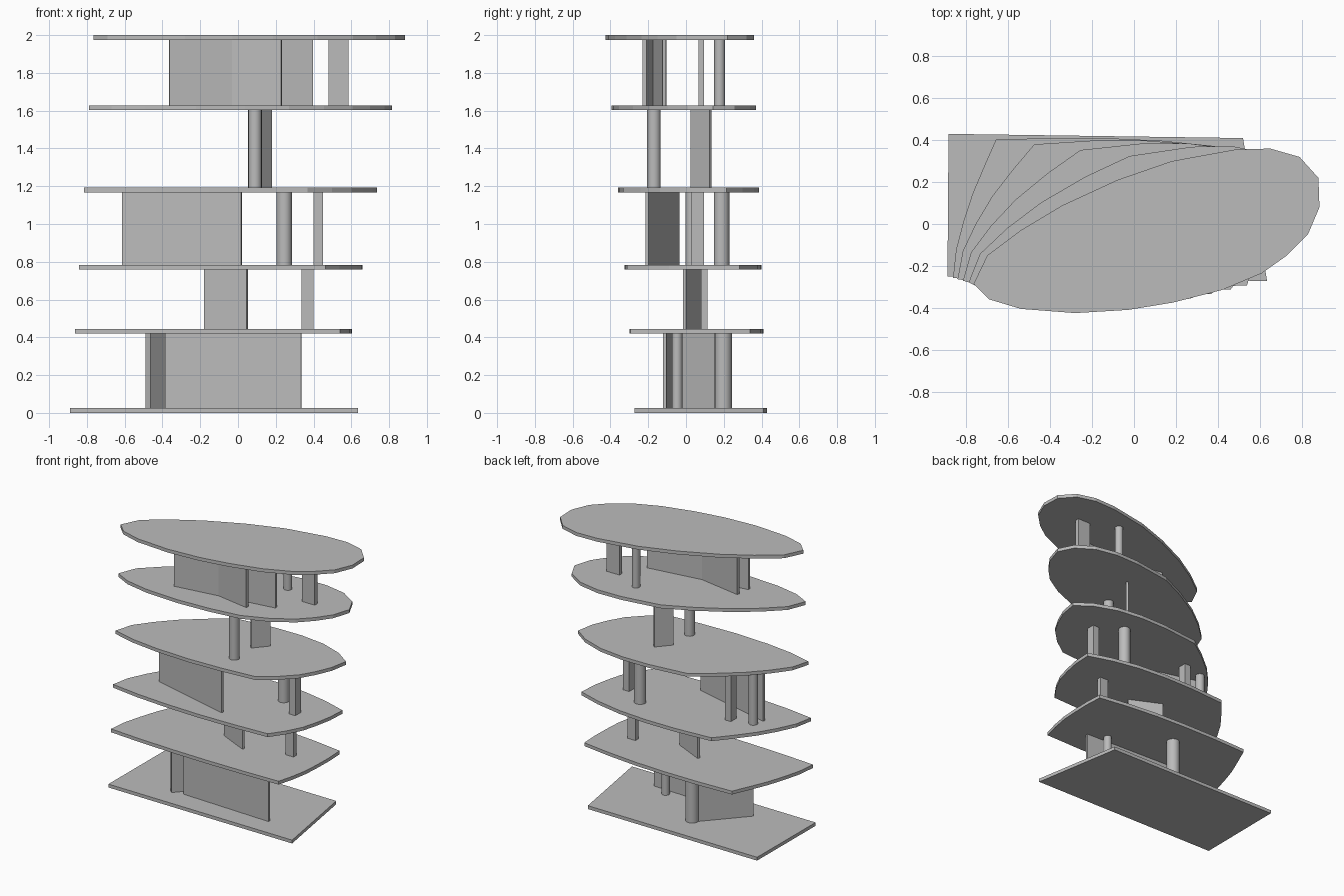
import bpy, bmesh, math
from mathutils import Vector

cube = bpy.data.objects.get("Cube")
if cube:
    bpy.data.objects.remove(cube, do_unlink=True)

grey = bpy.data.materials.new("plain grey")
grey.use_nodes = True
COLOUR = (0.5, 0.5, 0.5, 1)
grey.diffuse_color = COLOUR
grey.node_tree.nodes["Principled BSDF"].inputs["Base Color"].default_value = COLOUR

THICK = 0.025
FLOORS = [0, 0.42, 0.759, 1.168, 1.603, 1.975]   # underside of each slab


def prism(name, outline, bottom, top):
    """Extrude a counter-clockwise outline between two heights."""
    bm = bmesh.new()
    face = bm.faces.new([bm.verts.new((p[0], p[1], bottom)) for p in outline])
    ext = bmesh.ops.extrude_face_region(bm, geom=[face])
    moved = [v for v in ext["geom"] if isinstance(v, bmesh.types.BMVert)]
    bmesh.ops.translate(bm, verts=moved, vec=(0, 0, top - bottom))
    bmesh.ops.recalc_face_normals(bm, faces=bm.faces)
    mesh = bpy.data.meshes.new(name)
    bm.to_mesh(mesh)
    bm.free()
    mesh.materials.append(grey)
    obj = bpy.data.objects.new(name, mesh)
    bpy.context.collection.objects.link(obj)
    return obj


def storey(level):
    return FLOORS[level] + THICK, FLOORS[level + 1]


def wall(name, level, start, end, thick=0.018):
    a, b = Vector(start), Vector(end)
    d = (b - a).normalized()
    n = Vector((-d.y, d.x)) * thick / 2
    prism(name, [a - n, b - n, b + n, a + n], *storey(level))


def post(name, level, x0, x1, y0, y1):
    prism(name, [(x0, y0), (x1, y0), (x1, y1), (x0, y1)], *storey(level))


def column(name, level, x, y, r, sides=16):
    ring = [(x + r * math.cos(math.tau * i / sides),
             y + r * math.sin(math.tau * i / sides)) for i in range(sides)]
    obj = prism(name, ring, *storey(level))
    bpy.ops.object.select_all(action="DESELECT")
    obj.select_set(True)
    bpy.context.view_layer.objects.active = obj
    bpy.ops.object.shade_smooth_by_angle(angle=math.radians(30))


# Floor slabs: a four-sided plan that morphs with height into an oval
corners = [Vector(c) for c in ((-.89, -.25), (.635, -.272), (.52, .41), (-.885, .43))]
oval = [Vector(p) for p in (
    (-.765, -.285), (-.69, -.36), (-.54, -.405), (-.28, -.425), (-.03, -.41),
    (.185, -.375), (.42, -.315), (.61, -.235), (.73, -.15), (.83, -.05),
    (.885, .08), (.88, .22), (.79, .32), (.65, .36), (.48, .355),
    (.18, .3), (-.08, .21), (-.34, .09), (-.54, -.03), (-.7, -.15))]
steps = len(oval) // len(corners)
plan = [corners[i].lerp(corners[(i + 1) % 4], j / steps)
        for i in range(4) for j in range(steps)]
for i, z in enumerate(FLOORS):
    outline = [p.lerp(q, z / FLOORS[-1]) for p, q in zip(plan, oval)]
    prism(f"floor_slab_{i}", outline, z, z + THICK)

# Ground storey
wall("ground_long_wall", 0, (-.385, -.082), (.335, -.112))
wall("ground_slanted_wall", 0, (-.477, -.105), (-.2, .2), .035)
column("ground_large_column", 0, -.19, .197, .046)
column("ground_small_column", 0, .2, -.047, .028)

# First storey
wall("first_slanted_wall", 1, (-.175, .1), (.05, -.007))
post("first_post", 1, .335, .4, .08, .115)

# Second storey
wall("second_long_wall", 2, (-.612, -.042), (.018, -.207))
column("second_right_column", 2, .245, .188, .041)
column("second_left_column", 2, -.575, .03, .032)
post("second_right_post", 2, .4, .45, .03, .095)
post("second_left_post", 2, -.435, -.385, .03, .095)

# Third storey
wall("third_slanted_wall", 3, (.085, .03), (.172, .13))
column("third_column", 3, .09, -.17, .036)

# Top storey with two crossing walls
wall("top_wall_falling", 4, (-.35, -.115), (.23, -.22), .022)
wall("top_wall_rising", 4, (-.365, -.222), (.395, -.115), .018)
post("top_post", 4, .48, .585, .065, .095)
column("top_column", 4, .286, .178, .029)
